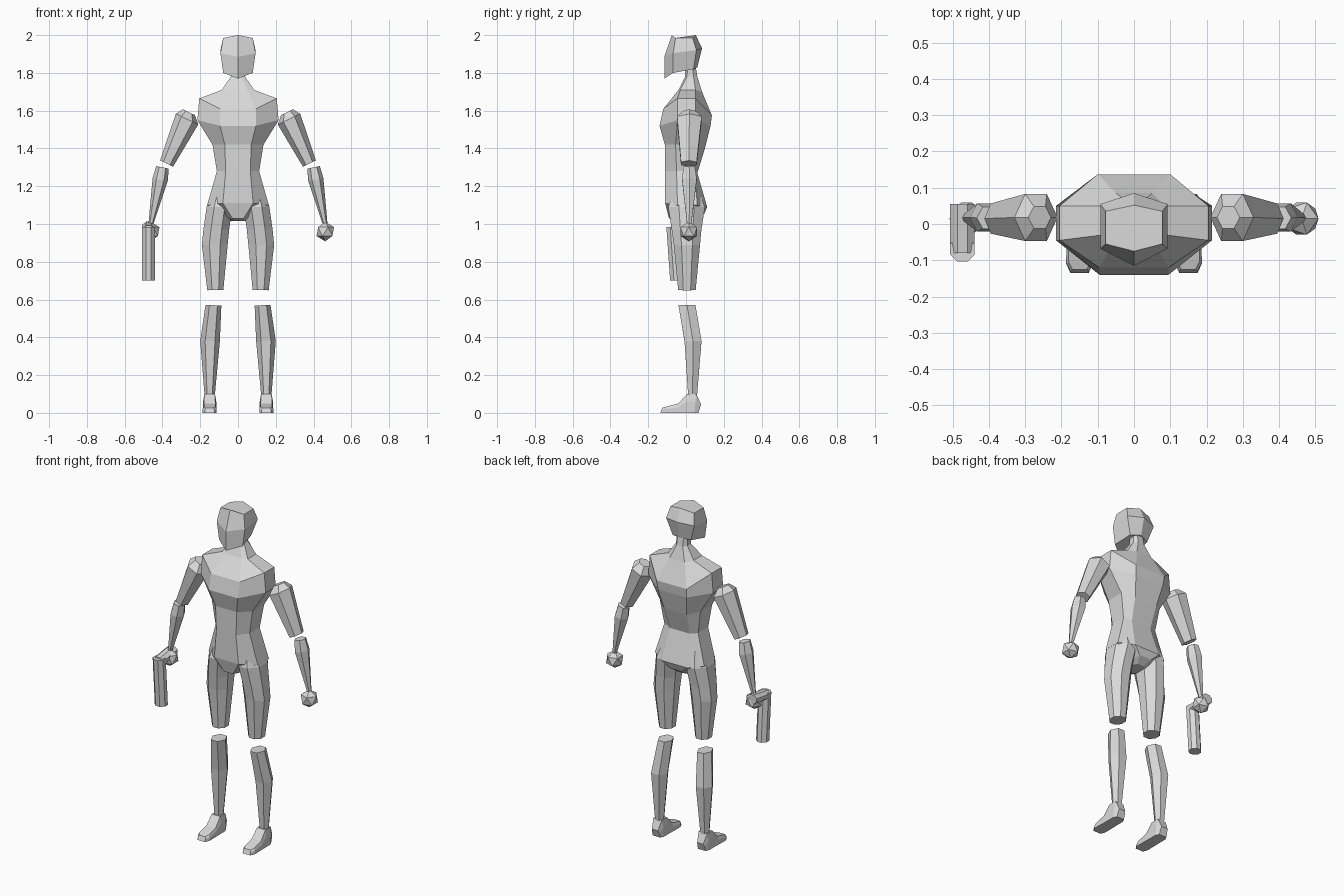
import bpy, bmesh, math
from mathutils import Vector

grey = bpy.data.materials.new("plain_grey")
grey.diffuse_color = (0.7, 0.7, 0.7, 1)


def finish(bm, name):
    bmesh.ops.recalc_face_normals(bm, faces=bm.faces)
    me = bpy.data.meshes.new(name)
    bm.to_mesh(me)
    bm.free()
    me.materials.append(grey)
    ob = bpy.data.objects.new(name, me)
    bpy.context.collection.objects.link(ob)
    return ob


def loft(name, rings):
    """Skin a list of equal-length point rings and cap both ends."""
    bm = bmesh.new()
    vs = [[bm.verts.new(p) for p in r] for r in rings]
    n = len(vs[0])
    for a, b in zip(vs, vs[1:]):
        for i in range(n):
            j = (i + 1) % n
            bm.faces.new((a[i], a[j], b[j], b[i]))
    bm.faces.new(vs[0])
    bm.faces.new(vs[-1])
    return finish(bm, name)


def mirrored(half):
    """Close a right-hand half ring (front to back) across x = 0."""
    return half + [(-x, y, z) for x, y, z in reversed(half) if x > 1e-5]


def limb(name, side, rings, axis, sides=6, turn=0.0):
    """Rings: centre x, y, z, radius across, radius in depth; cut square to the axis."""
    across = Vector((-axis[1], 0, axis[0])).normalized()
    out = []
    for x, y, z, ra, ry in rings:
        ring = []
        for k in range(sides):
            t = 2 * math.pi * k / sides + turn
            p = Vector((x, y, z)) + across * ra * math.cos(t) + Vector((0, ry * math.sin(t), 0))
            ring.append((p.x * side, p.y, p.z))
        out.append(ring)
    return loft(name, out)


# head: ridged six-sided block with a pointed chin
loft("head", [mirrored(h) for h in (
    [(0, -.075, 2.0), (.078, -.055, 1.985), (.078, .035, 1.985), (0, .052, 2.0)],
    [(0, -.115, 1.885), (.093, -.068, 1.905), (.093, .055, 1.92), (0, .085, 1.93)],
    [(0, -.115, 1.77), (.078, -.068, 1.80), (.06, .04, 1.82), (0, .06, 1.83)])])


# torso: front x,y,z | side x, y front, y back, z | back x,y,z
def body_ring(xf, yf, zf, xs, y1, y2, zs, xb, yb, zb):
    return mirrored([(xf, yf, zf), (xs, y1, zs), (xs, y2, zs), (xb, yb, zb)])


loft("torso", [body_ring(*r) for r in (
    (.02, -.005, 1.84, .035, .01, .035, 1.84, .02, .05, 1.84),
    (.02, -.005, 1.78, .038, .005, .04, 1.78, .02, .06, 1.78),
    (.05, -.04, 1.71, .085, -.03, .05, 1.71, .05, .085, 1.70),
    (.095, -.12, 1.61, .205, -.045, .05, 1.665, .10, .137, 1.575),
    (.095, -.14, 1.52, .215, -.045, .05, 1.55, .095, .13, 1.52),
    (.07, -.112, 1.42, .135, -.055, .055, 1.42, .075, .10, 1.40),
    (.065, -.112, 1.28, .112, -.05, .045, 1.28, .065, .06, 1.27))])

# pelvis: flares at the hips and narrows to the crotch
loft("pelvis", [body_ring(*r) for r in (
    (.065, -.112, 1.28, .112, -.05, .045, 1.28, .065, .06, 1.27),
    (.08, -.11, 1.11, .163, -.045, .06, 1.10, .085, .112, 1.09),
    (.03, -.09, 1.03, .06, -.03, .05, 1.03, .04, .095, 1.05),
    (.02, -.045, 1.015, .035, -.02, .04, 1.015, .02, .055, 1.02))])

for s, tag in ((1, "right"), (-1, "left")):
    # legs, parted at the knee
    limb("thigh_" + tag, s, (
        (.075, 0, 1.24, .045, .05),
        (.098, .003, 1.09, .074, .105),
        (.115, .003, .97, .074, .085),
        (.123, .005, .89, .074, .075),
        (.120, .005, .65, .046, .05)), (-.02, -1), 8, math.pi / 8)
    limb("shin_" + tag, s, (
        (.130, .005, .57, .042, .052),
        (.148, .037, .38, .052, .052),
        (.150, .035, .09, .027, .027)), (.03, -1))

    # foot: sections from heel to toe with a narrower upper edge
    foot = []
    for y0, y1, low, high, top in ((.065, .08, .024, .02, .045), (.045, .055, .035, .028, .10),
                                   (0, .005, .035, .028, .10), (-.04, -.04, .036, .03, .05),
                                   (-.11, -.105, .037, .03, .033), (-.135, -.125, .025, .02, .027)):
        foot.append([(s * (.15 + dx), y, z) for dx, y, z in (
            (-low, y0, 0), (low, y0, 0), (low, (y0 + y1) / 2, top * .6), (high, y1, top),
            (-high, y1, top), (-low, (y0 + y1) / 2, top * .6))])
    loft("foot_" + tag, foot)

    # arms, parted at the elbow, with a faceted ball hand
    limb("upper_arm_" + tag, s, (
        (.26, .018, 1.592, .035, .035),
        (.27, .018, 1.555, .066, .075),
        (.378, .015, 1.32, .038, .048)), (.43, -.9))
    limb("forearm_" + tag, s, (
        (.40, .017, 1.30, .034, .035),
        (.412, .018, 1.235, .041, .045),
        (.461, .017, 1.0, .013, .013)), (.2, -1))
    bm = bmesh.new()
    bmesh.ops.create_icosphere(bm, subdivisions=1, radius=.052)
    bmesh.ops.translate(bm, verts=bm.verts, vec=(s * .462, .015, .96))
    finish(bm, "hand_" + tag)


# held tool: eight-sided barrel hanging down, with a short grip back to the hand
def octagon(r, c=.4):
    return [(r * a, r * b) for a, b in ((-1, -c), (-c, -1), (c, -1), (1, -c),
                                       (1, c), (c, 1), (-c, 1), (-1, c))]


loft("tool_barrel", [[(-.473 + u, yc + v, z) for u, v in octagon(.034)]
                     for yc, z in ((-.07, .985), (-.05, .70))])
loft("tool_grip", [[(-.473 + u, y, zc + v * .8) for u, v in octagon(.034)]
                   for y, zc in ((-.08, .965), (.055, .985))])
